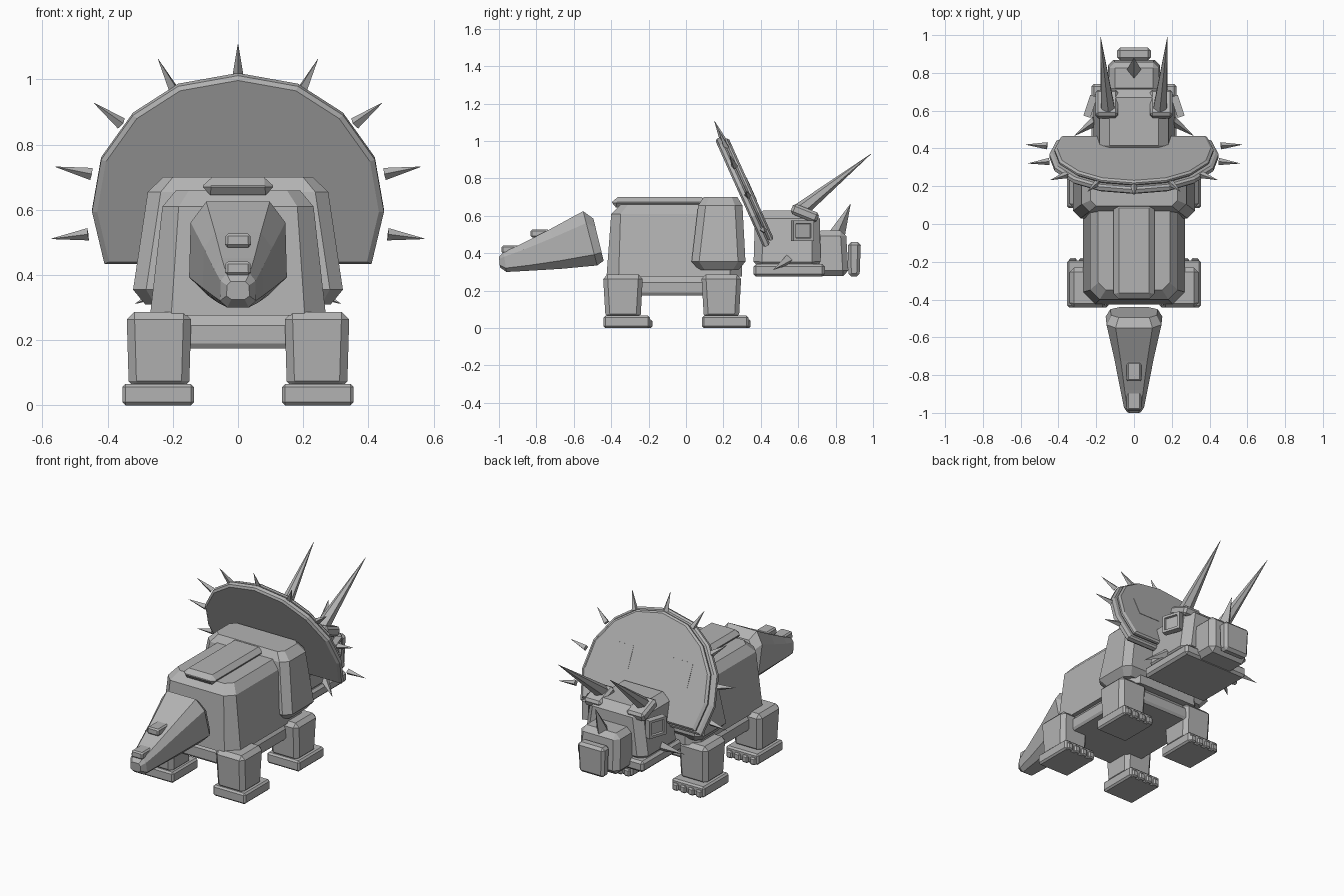
import bpy, bmesh, math
from mathutils import Vector, Matrix

if "Cube" in bpy.data.objects:
    bpy.data.objects.remove(bpy.data.objects["Cube"])

grey = bpy.data.materials.new("stone_grey")
grey.diffuse_color = (0.45, 0.45, 0.45, 1)
grey.use_nodes = True
grey.node_tree.nodes["Principled BSDF"].inputs["Base Color"].default_value = grey.diffuse_color


def finish(bm, name, mirror=False):
    bmesh.ops.recalc_face_normals(bm, faces=bm.faces[:])
    me = bpy.data.meshes.new(name)
    bm.to_mesh(me)
    bm.free()
    me.materials.append(grey)
    ob = bpy.data.objects.new(name, me)
    bpy.context.collection.objects.link(ob)
    if mirror:
        ob.modifiers.new("mirror", 'MIRROR')
    return ob


def skin(bm, rings):
    """Bridge equal rings of points and cap both ends."""
    rows = [[bm.verts.new(p) for p in r] for r in rings]
    n = len(rows[0])
    for a, b in zip(rows, rows[1:]):
        for i in range(n):
            j = (i + 1) % n
            bm.faces.new((a[i], a[j], b[j], b[i]))
    bm.faces.new(rows[0])
    bm.faces.new(rows[-1])


def block(name, lo, hi, bevel=0.0, mirror=False, rot=None, inset=None):
    """Tapered box: lo and hi are (x0, x1, y0, y1, z) of its bottom and top."""
    bm = bmesh.new()
    skin(bm, [[(x0, y0, z), (x1, y0, z), (x1, y1, z), (x0, y1, z)]
              for x0, x1, y0, y1, z in (lo, hi)])
    bmesh.ops.recalc_face_normals(bm, faces=bm.faces[:])
    if inset:
        side = [f for f in bm.faces if f.normal.x > 0.9]
        bmesh.ops.inset_region(bm, faces=side, thickness=inset, depth=0)
        bmesh.ops.inset_region(bm, faces=side, thickness=0.004, depth=-0.012)
    elif bevel:
        bmesh.ops.bevel(bm, geom=bm.edges[:], offset=bevel, segments=1,
                        affect='EDGES', clamp_overlap=True)
    if rot:
        c = sum((v.co for v in bm.verts), Vector()) / len(bm.verts)
        bmesh.ops.rotate(bm, verts=bm.verts[:], cent=c,
                         matrix=Matrix.Rotation(rot[0], 3, rot[1]))
    return finish(bm, name, mirror)


def spike(name, base, tip, r, sides=4, mirror=False):
    bm = bmesh.new()
    base, tip = Vector(base), Vector(tip)
    d = tip - base
    m = Matrix.Translation((base + tip) / 2) @ d.to_track_quat('Z', 'Y').to_matrix().to_4x4()
    bmesh.ops.create_cone(bm, cap_ends=True, segments=sides, radius1=r,
                          radius2=0.0008, depth=d.length, matrix=m)
    return finish(bm, name, mirror)


def chamfered(w, d, c, z):
    """Rectangle with cut corners, centred on x; d is the (y0, y1) range."""
    a, b = d
    return [(w - c, a, z), (w, a + c, z), (w, b - c, z), (w - c, b, z),
            (c - w, b, z), (-w, b - c, z), (-w, a + c, z), (c - w, a, z)]


# Body and shoulder hump
bm = bmesh.new()
skin(bm, [chamfered(0.27, (-0.425, 0.30), 0.065, 0.275),
          chamfered(0.232, (-0.40, 0.29), 0.05, 0.61),
          chamfered(0.19, (-0.35, 0.25), 0.04, 0.66)])
finish(bm, "body")
bm = bmesh.new()
skin(bm, [chamfered(0.285, (0.07, 0.28), 0.03, 0.31),
          chamfered(0.322, (0.03, 0.318), 0.04, 0.355),
          chamfered(0.277, (0.065, 0.302), 0.04, 0.655),
          chamfered(0.23, (0.095, 0.275), 0.03, 0.70)])
finish(bm, "shoulders")
block("back_plate", (-0.11, 0.11, -0.40, 0.12, 0.645),
      (-0.105, 0.105, -0.39, 0.11, 0.70), 0.025)

# Belly with a sloped ledge under the body
bm = bmesh.new()
skin(bm, [chamfered(0.255, (-0.39, 0.27), 0.02, 0.175),
          chamfered(0.265, (-0.40, 0.28), 0.02, 0.19),
          chamfered(0.265, (-0.40, 0.28), 0.02, 0.245),
          chamfered(0.235, (-0.37, 0.25), 0.02, 0.285)])
finish(bm, "belly")

# Legs, feet and toes
for label, y in (("back", -0.337), ("front", 0.189)):
    block(label + "_leg", (0.15, 0.335, y - 0.093, y + 0.094, 0.05),
          (0.143, 0.342, y - 0.107, y + 0.107, 0.287), 0.024, True)
    block(label + "_foot", (0.135, 0.355, y - 0.104, y + 0.145, 0),
          (0.135, 0.355, y - 0.104, y + 0.145, 0.066), 0.01, True)
    for i in range(4):
        x = 0.165 + i * 0.053
        block(f"{label}_toe_{i}", (x - 0.02, x + 0.02, y + 0.11, y + 0.157, 0),
              (x - 0.02, x + 0.02, y + 0.11, y + 0.157, 0.045), 0.008, True)

# Tail: leaning chamfered rings (top y, top z, bottom y, bottom z, half width)
tail = [(-0.495, 0.585, -0.44, 0.36, 0.125), (-0.55, 0.625, -0.475, 0.335, 0.15),
        (-0.725, 0.53, -0.665, 0.317, 0.108), (-0.88, 0.45, -0.83, 0.307, 0.076),
        (-0.975, 0.405, -0.96, 0.30, 0.055), (-1.0, 0.38, -0.995, 0.325, 0.035)]
bm = bmesh.new()
rings = []
for yt, zt, yb, zb, w in tail:
    top, bot = Vector((0, yt, zt)), Vector((0, yb, zb))
    half = [(0.6, 0), (1, 0.2), (0.97, 0.78), (0.65, 1)]
    pts = half + [(-s, t) for s, t in reversed(half)]
    rings.append([bot.lerp(top, t) + Vector((s * w, 0, 0)) for s, t in pts])
skin(bm, rings)
finish(bm, "tail")
for i, (y, z) in enumerate(((-0.78, 0.485), (-0.935, 0.40))):
    block(f"tail_plate_{i}", (-0.04, 0.04, y - 0.052, y + 0.052, z),
          (-0.038, 0.038, y - 0.05, y + 0.05, z + 0.042), 0.008)

# Frill: leaning fan of two layers with bevelled rims
TILT = math.radians(24.2)
origin = Vector((0, 0.447, 0.445))
up = Vector((0, -math.sin(TILT), math.cos(TILT)))
out = Vector((0, math.cos(TILT), math.sin(TILT)))
half = [(0.41, 0), (0.448, 0.175), (0.42, 0.35), (0.322, 0.50), (0.184, 0.597)]
fan = half + [(0, 0.633)] + [(-x, v) for x, v in reversed(half)]


def fan_ring(k, depth):
    return [origin + Vector((x * k, 0, 0)) + up * (0.3 + (v - 0.3) * k) + out * depth
            for x, v in fan]


for name, k, d0, d1 in (("frill_back", 1.0, -0.036, 0.004), ("frill_front", 0.94, 0.004, 0.034)):
    bm = bmesh.new()
    skin(bm, [fan_ring(k * 0.965, d0), fan_ring(k, d0 + 0.01),
              fan_ring(k, d1 - 0.01), fan_ring(k * 0.965, d1)])
    finish(bm, name)

# Square marks on the frill
bm = bmesh.new()
skin(bm, [[origin + Vector((x, 0, 0)) + up * v + out * d
           for x, v in ((0.13, 0.24), (0.275, 0.24), (0.275, 0.38), (0.13, 0.38))]
          for d in (0.031, 0.036)])
finish(bm, "frill_mark", True)

# Spikes round the frill: base x, base z, tip x, tip z
lean = lambda z: 0.45 - 0.45 * (z - 0.445)
for i, (bx, bz, tx, tz) in enumerate(((0, 1.0, 0, 1.108), (0.196, 0.965, 0.245, 1.062),
                                      (0.358, 0.865, 0.442, 0.928), (0.45, 0.71, 0.56, 0.732),
                                      (0.46, 0.525, 0.573, 0.511))):
    spike(f"frill_spike_{i}", (bx, lean(bz), bz), (tx, lean(tz), tz), 0.019, 4, i > 0)

# Head, jaw, snout and beak
block("head", (-0.222, 0.222, 0.36, 0.72, 0.31), (-0.175, 0.175, 0.37, 0.715, 0.63), 0.045)
block("jaw", (-0.225, 0.225, 0.36, 0.742, 0.275), (-0.225, 0.225, 0.36, 0.742, 0.342), 0.014)
block("snout", (-0.14, 0.14, 0.68, 0.87, 0.278), (-0.13, 0.13, 0.69, 0.855, 0.522), 0.03)
block("beak", (-0.085, 0.085, 0.868, 0.928, 0.275), (-0.09, 0.09, 0.866, 0.935, 0.46), 0.016)

# Eyes, brows, horns and cheek spikes
block("eye", (0.212, 0.25, 0.567, 0.683, 0.465), (0.212, 0.25, 0.567, 0.683, 0.575),
      0, True, (0.32, 'Z'), 0.022)
block("brow", (0.085, 0.205, 0.56, 0.71, 0.585), (0.085, 0.205, 0.56, 0.71, 0.643),
      0.014, True, (-0.38, 'X'))
spike("brow_horn", (0.137, 0.60, 0.62), (0.177, 0.99, 0.932), 0.043, 6, True)
spike("nose_horn", (0, 0.81, 0.505), (0, 0.88, 0.665), 0.042)
spike("cheek_spike", (0.205, 0.545, 0.365), (0.315, 0.467, 0.312), 0.028, 4, True)
